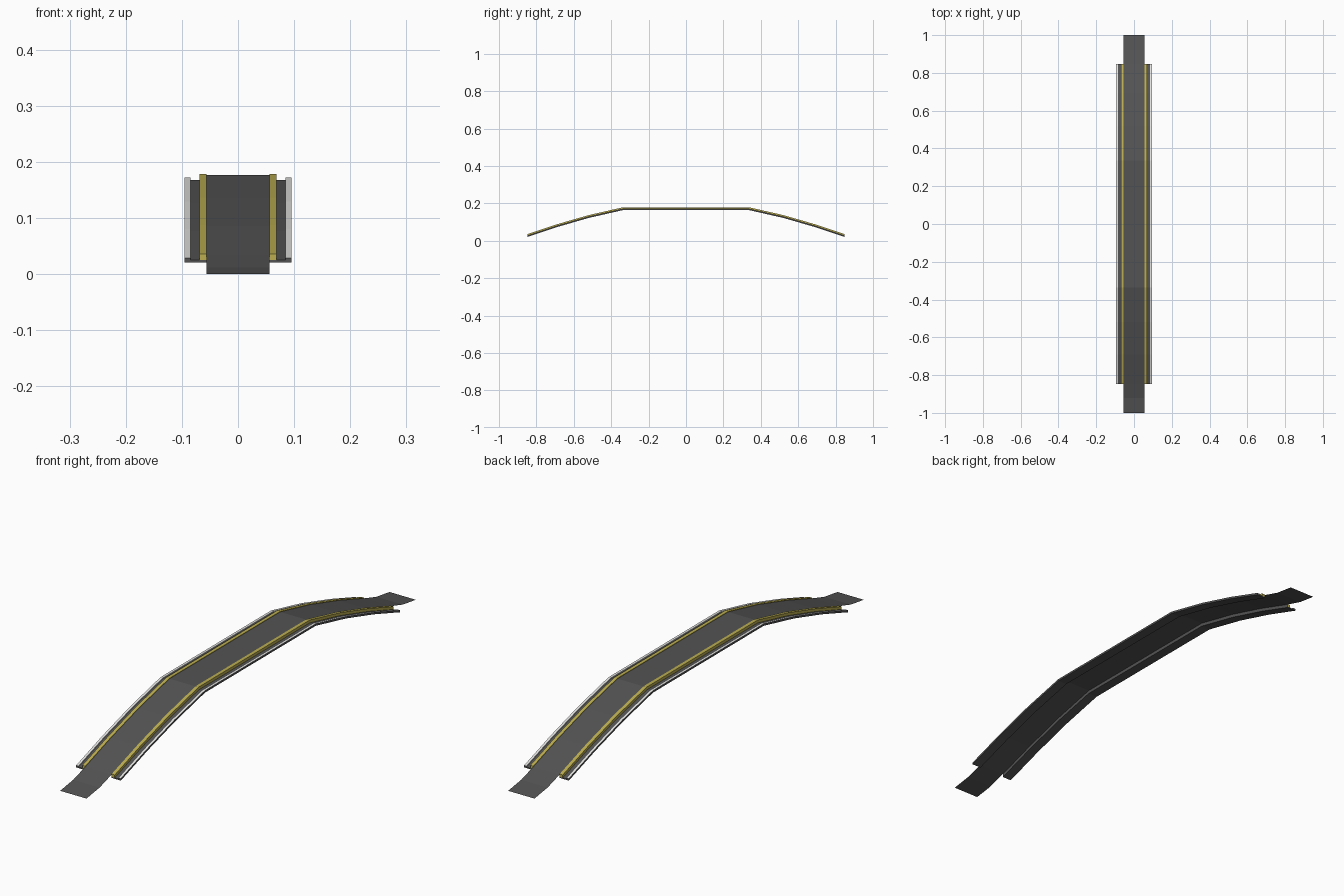
import bpy, bmesh

if "Cube" in bpy.data.objects:
    bpy.data.objects.remove(bpy.data.objects["Cube"])

def material(name, rgb):
    m = bpy.data.materials.new(name)
    m.diffuse_color = (*rgb, 1)
    m.use_nodes = True
    m.node_tree.nodes["Principled BSDF"].inputs["Base Color"].default_value = m.diffuse_color
    return m

DARK = material("asphalt grey", (0.088, 0.088, 0.088))
YELLOW = material("kerb yellow", (0.50, 0.42, 0.08))
WHITE = material("rail light grey", (0.78, 0.78, 0.77))

# Road height along the span (one half, mirrored to the other)
half = [(0.336, 0.177), (0.52, 0.135), (0.69, 0.086), (0.847, 0.034)]
tail = [(0.92, 0.012), (1.0, 0.0)]

def both(pts):
    return [(-y, z) for y, z in reversed(pts)] + pts

def sweep(name, path, section, mats, closed=True, caps=0):
    """Sweep an (x, dz) section along the path; mats gives one slot per side."""
    bm = bmesh.new()
    rings = [[bm.verts.new((x, y, z + dz)) for x, dz in section] for y, z in path]
    n = len(section)
    for a, b in zip(rings, rings[1:]):
        for i in range(n if closed else n - 1):
            j = (i + 1) % n
            f = bm.faces.new((a[i], a[j], b[j], b[i]))
            f.material_index = mats[i]
    if closed:
        for r in (rings[0], rings[-1]):
            bm.faces.new(r).material_index = caps
        bmesh.ops.recalc_face_normals(bm, faces=bm.faces)
    me = bpy.data.meshes.new(name)
    bm.to_mesh(me)
    bm.free()
    ob = bpy.data.objects.new(name, me)
    bpy.context.collection.objects.link(ob)
    return ob

def box(x0, x1, z0, z1, s):
    # sides in order: bottom, outer, top, inner
    return [(s * x0, z0), (s * x1, z0), (s * x1, z1), (s * x0, z1)]

# Thin road sheet running past the deck to the ground
road = sweep("road_surface", both(half + tail), [(-0.056, 0), (0.056, 0)], [0], closed=False)
road.data.materials.append(DARK)

for side, s in (("left", -1), ("right", 1)):
    # Side deck, open under the road
    deck = sweep(side + "_side_deck", both(half), box(0.056, 0.095, -0.013, -0.009, s), [0] * 4)
    deck.data.materials.append(DARK)
    # Yellow kerb beside the road, dark where it drops below the road
    section = box(0.056, 0.069, -0.009, 0.002, s) + [(s * 0.056, 0)]
    kerb = sweep(side + "_kerb", both(half), section, [0, 1, 1, 1, 0], caps=1)
    kerb.data.materials.append(DARK)
    kerb.data.materials.append(YELLOW)
    # Outer rail: light top and inner side, dark outside and ends
    rail = sweep(side + "_rail", both(half), box(0.085, 0.095, -0.009, -0.005, s), [0, 0, 1, 1])
    rail.data.materials.append(DARK)
    rail.data.materials.append(WHITE)
